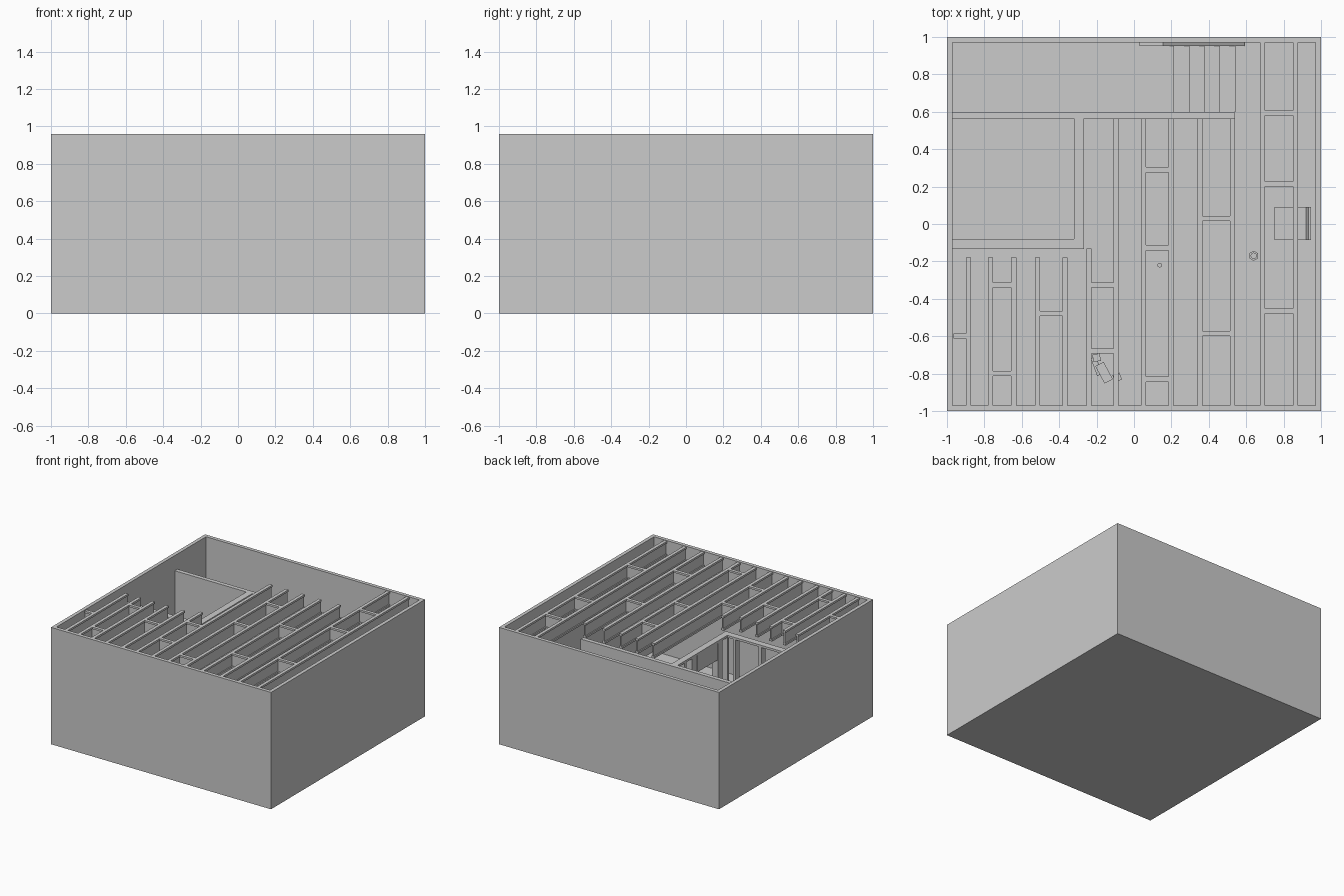
import bpy, bmesh, math
from mathutils import Matrix

if "Cube" in bpy.data.objects:
    bpy.data.objects.remove(bpy.data.objects["Cube"])


def make(name, bm):
    me = bpy.data.meshes.new(name)
    bm.to_mesh(me)
    bm.free()
    ob = bpy.data.objects.new(name, me)
    bpy.context.collection.objects.link(ob)
    return ob


def box(name, x0, x1, y0, y1, z0, z1):
    bm = bmesh.new()
    bmesh.ops.create_cube(bm, size=1, matrix=Matrix.Translation(
        ((x0 + x1) / 2, (y0 + y1) / 2, (z0 + z1) / 2)) @ Matrix.Diagonal((x1 - x0, y1 - y0, z1 - z0, 1)))
    return make(name, bm)


def prism(name, pts, direction):
    """Closed profile of 3D points extruded along a direction."""
    bm = bmesh.new()
    face = bm.faces.new([bm.verts.new(p) for p in pts])
    ext = bmesh.ops.extrude_face_region(bm, geom=[face])
    bmesh.ops.translate(bm, vec=direction,
                        verts=[g for g in ext["geom"] if isinstance(g, bmesh.types.BMVert)])
    bm.faces.ensure_lookup_table()
    bmesh.ops.recalc_face_normals(bm, faces=bm.faces)
    return make(name, bm)


H, T, FLOOR, PLATE = 0.96, 0.03, 0.02, 0.835
I = 1 - T

# Foundation: slab and one open ring of walls
bm = bmesh.new()
ring = lambda r, z: [bm.verts.new((sx * r, sy * r, z)) for sx, sy in ((-1, -1), (1, -1), (1, 1), (-1, 1))]
loops = [ring(1, 0), ring(1, H), ring(I, H), ring(I, FLOOR)]
for a, b in zip(loops, loops[1:]):
    for i in range(4):
        bm.faces.new((a[i], a[(i + 1) % 4], b[(i + 1) % 4], b[i]))
bm.faces.new(loops[0][::-1])
bm.faces.new(loops[-1])
bmesh.ops.recalc_face_normals(bm, faces=bm.faces)
make("foundation_shell", bm)

# Floor I-joists: (centre x, back end y)
W, WEB, FL, TOP = 0.0135, 0.005, 0.016, 0.956


def i_profile():
    half = [(W, PLATE), (W, PLATE + FL), (WEB, PLATE + FL),
            (WEB, TOP - FL), (W, TOP - FL), (W, TOP)]
    return half + [(-x, z) for x, z in reversed(half)]


joists = [(-0.885, -0.18), (-0.767, -0.18), (-0.643, -0.18), (-0.516, -0.18),
          (-0.369, -0.18), (-0.241, -0.13), (-0.096, 0.565), (0.05, 0.565),
          (0.198, 0.565), (0.352, 0.565), (0.526, 0.565), (0.687, I), (0.864, I)]
for x, y1 in joists:
    prism("floor_joist", [(x + px, -I, z) for px, z in i_profile()], (0, y1 + I, 0))

# Blocking between alternate joists: (left x, right x, y centres)
blocks = [(-I, -0.885, [-0.60]), (-0.767, -0.643, [-0.325, -0.80]), (-0.516, -0.369, [-0.478]),
          (-0.241, -0.096, [-0.325, -0.678]), (0.05, 0.198, [0.29, -0.127, -0.83]),
          (0.352, 0.526, [0.03, -0.585]), (0.687, 0.864, [0.593, 0.213, -0.466])]
for x0, x1, ys in blocks:
    for y in ys:
        prism("joist_blocking", [(x0 + WEB, y + py, z) for py, z in i_profile()],
              (x1 - x0 - 2 * WEB, 0, 0))

# Bearing wall beside the stairs
box("stair_wall", -I, 0.537, 0.565, 0.60, FLOOR, PLATE)

# Stud partition running left to right
y0, y1 = -0.133, -0.08
P = 0.018
box("partition_sole_plate", -I, -0.267, y0, y1, FLOOR, FLOOR + P)
box("partition_top_plate", -I, -0.267, y0, y1, PLATE - P, PLATE)
for x in (-0.962, -0.85, -0.617, -0.382, -0.28):
    box("partition_stud", x - 0.012, x + 0.012, y0, y1, FLOOR + P, PLATE - P)

# Stud partition running front to back, with a doorway
x0, x1 = -0.32, -0.267
box("door_partition_top_plate", x0, x1, -0.08, 0.565, PLATE - P, PLATE)
box("door_header", x0, x1, 0.045, 0.31, 0.68, PLATE - P)
for a, b in ((-0.08, 0.0), (0.345, 0.565)):
    box("door_partition_sole_plate", x0, x1, a, b, FLOOR, FLOOR + P)
for y, w in ((0.463, 0.026), (0.345, 0.062), (0.013, 0.062), (-0.092, 0.024), (0.553, 0.024)):
    box("door_partition_stud", x0, x1, y - w / 2, y + w / 2, FLOOR + P, PLATE - P)

# Stairs descending to the right from a landing
RISE, RUN, X0 = 0.066, 0.0825, 0.205
LAND = FLOOR + 5 * RISE
box("stair_landing", -I, 0.075, 0.60, I, LAND - 0.03, LAND)
for i in range(5):
    nose = X0 + i * RUN
    start = 0.075 if i == 0 else nose - RUN
    z = LAND - i * RISE
    box("stair_tread", start - 0.005 * (i > 0), nose + 0.008, 0.60, 0.953, z - 0.012, z)
    box("stair_riser", nose - 0.008, nose, 0.60, 0.953, z - RISE, z - 0.012)
prism("stair_skirt_board", [(0.03, 0.953, LAND - 0.03), (0.03, 0.953, LAND + 0.06), (0.155, 0.953, LAND + 0.06),
                            (0.59, 0.953, FLOOR + 0.03), (0.59, 0.953, FLOOR), (0.50, 0.953, FLOOR),
                            (0.155, 0.953, LAND - 0.06)], (0, 0.017, 0))

# Washer with a sloped control panel at its back
box("washer_body", 0.75, 0.945, -0.085, 0.09, FLOOR, 0.33)
prism("washer_control_panel", [(0.92, -0.085, 0.33), (0.932, -0.085, 0.385),
                               (0.945, -0.085, 0.385), (0.945, -0.085, 0.33)], (0, 0.175, 0))


# Floor fittings
def cyl(name, x, y, r0, r1, z0, z1, n):
    bm = bmesh.new()
    bmesh.ops.create_cone(bm, cap_ends=True, segments=n, radius1=r0, radius2=r1, depth=z1 - z0,
                          matrix=Matrix.Translation((x, y, (z0 + z1) / 2)))
    return make(name, bm)


cyl("drain_base", 0.64, -0.17, 0.027, 0.027, FLOOR, FLOOR + 0.02, 6)
cyl("drain_neck", 0.64, -0.17, 0.017, 0.017, FLOOR + 0.02, FLOOR + 0.05, 12)
cyl("floor_pipe", 0.137, -0.22, 0.013, 0.013, FLOOR, FLOOR + 0.1, 8)

# Small loose boxes left on the floor
for x, y, w, d, h, ang in ((-0.16, -0.795, 0.05, 0.105, 0.06, 28), (-0.20, -0.76, 0.03, 0.10, 0.05, 20),
                           (-0.20, -0.715, 0.04, 0.04, 0.08, 10), (-0.09, -0.82, 0.04, 0.04, 0.03, 20)):
    ob = box("loose_box", -w / 2, w / 2, -d / 2, d / 2, 0, h)
    ob.location = (x, y, FLOOR)
    ob.rotation_euler.z = math.radians(ang)
